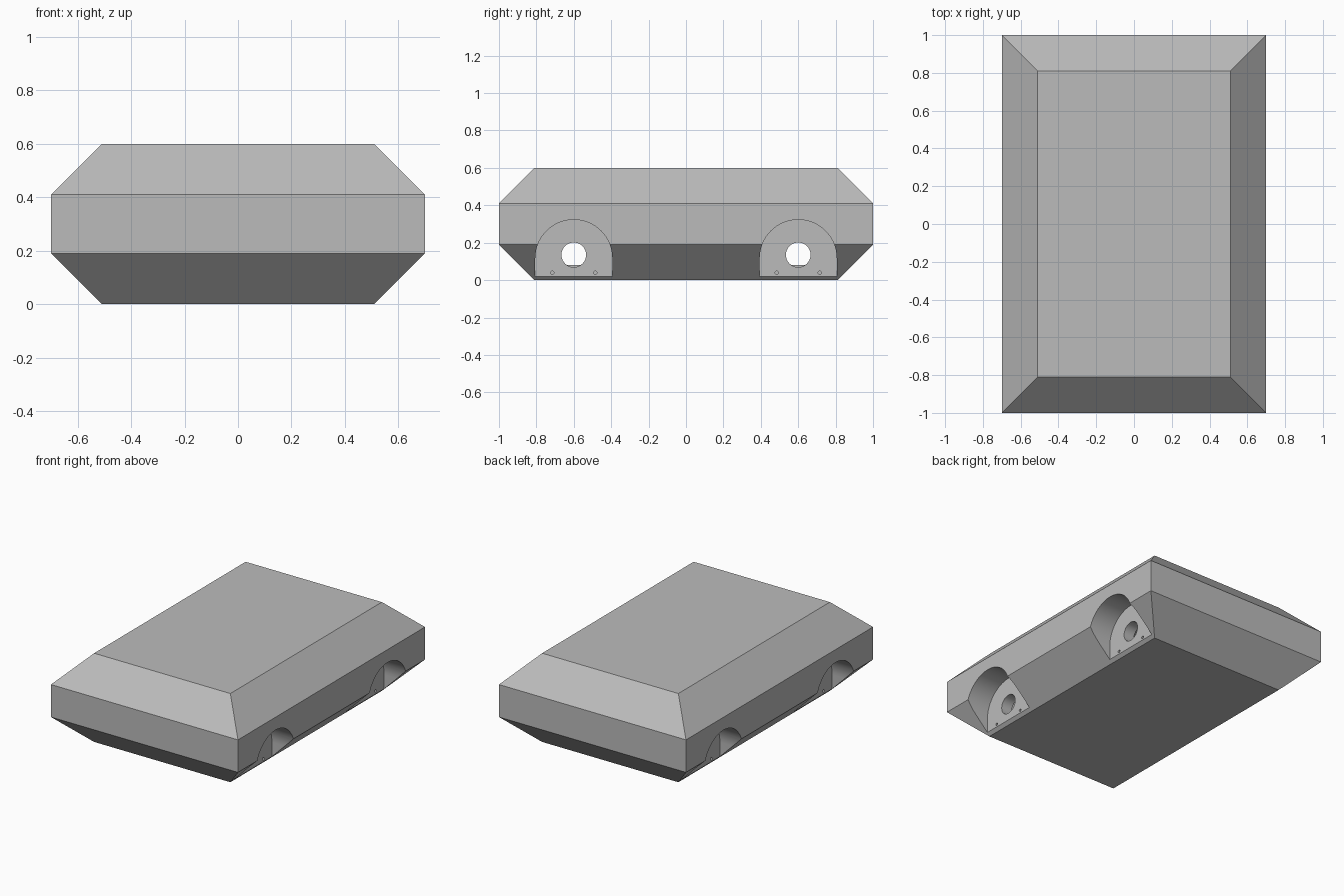
import bpy, bmesh, math

if "Cube" in bpy.data.objects:
    bpy.data.objects.remove(bpy.data.objects["Cube"], do_unlink=True)

HALF_W, HALF_L, HEIGHT, CHAMFER = 0.70, 1.0, 0.60, 0.19
WALL_X = 0.53      # plane of each wheel well's inner wall
AXLE_Y, AXLE_Z = 0.60, 0.135

# Single body colour
grey = bpy.data.materials.new("plain_grey")
grey.use_nodes = True
colour = (0.5, 0.5, 0.5, 1)
grey.diffuse_color = colour
grey.node_tree.nodes["Principled BSDF"].inputs["Base Color"].default_value = colour


def loft(name, rings):
    """Join equal-sized point rings into a closed solid."""
    bm = bmesh.new()
    loops = [[bm.verts.new(p) for p in ring] for ring in rings]
    for a, b in zip(loops, loops[1:]):
        for i in range(len(a)):
            j = (i + 1) % len(a)
            bm.faces.new((a[i], a[j], b[j], b[i]))
    bm.faces.new(loops[0][::-1])
    bm.faces.new(loops[-1])
    bmesh.ops.recalc_face_normals(bm, faces=bm.faces[:])
    mesh = bpy.data.meshes.new(name)
    bm.to_mesh(mesh)
    bm.free()
    mesh.materials.append(grey)
    obj = bpy.data.objects.new(name, mesh)
    bpy.context.collection.objects.link(obj)
    return obj


def rectangle(x, y, z):
    return [(-x, -y, z), (x, -y, z), (x, y, z), (-x, y, z)]


def prism_x(name, profile, x0, x1):
    return loft(name, [[(x, y, z) for y, z in profile] for x in (x0, x1)])


def circle(y, z, radius, steps):
    return [(y + radius * math.cos(2 * math.pi * i / steps),
             z + radius * math.sin(2 * math.pi * i / steps)) for i in range(steps)]


def arch(y, z, radius, steps=32):
    """Semicircle with straight legs running below the body."""
    curve = [(y + radius * math.cos(math.pi * i / steps),
              z + radius * math.sin(math.pi * i / steps)) for i in range(steps + 1)]
    return [(y + radius, -0.1)] + curve + [(y - radius, -0.1)]


def cut(target, cutter):
    cutter.hide_render = True
    mod = target.modifiers.new("cut", 'BOOLEAN')
    mod.operation = 'DIFFERENCE'
    mod.solver = 'EXACT'
    mod.object = cutter
    bpy.context.view_layer.objects.active = target
    bpy.ops.object.modifier_apply(modifier=mod.name)
    bpy.data.objects.remove(cutter, do_unlink=True)


# Chamfered body
body = loft("body", [
    rectangle(HALF_W - CHAMFER, HALF_L - CHAMFER, 0),
    rectangle(HALF_W, HALF_L, CHAMFER),
    rectangle(HALF_W, HALF_L, HEIGHT - CHAMFER),
    rectangle(HALF_W - CHAMFER, HALF_L - CHAMFER, HEIGHT),
])

# Hollow interior
cut(body, loft("cavity", [rectangle(0.45, 0.84, z) for z in (0.08, 0.52)]))

# Wheel wells, axle holes and small screw holes on both sides
for side in (-1, 1):
    for y in (-AXLE_Y, AXLE_Y):
        cut(body, prism_x("wheel_well", arch(y, 0.117, 0.206), side * WALL_X, side * 0.9))
        cut(body, prism_x("axle_hole", circle(y, AXLE_Z, 0.066, 32), side * 0.40, side * 0.6))
        for dy in (-0.115, 0.115):
            cut(body, prism_x("screw_hole", circle(y + dy, 0.04, 0.009, 12),
                              side * 0.47, side * 0.6))

# Smooth the curved walls, keep the flat edges crisp
bpy.ops.object.select_all(action='DESELECT')
body.select_set(True)
bpy.context.view_layer.objects.active = body
bpy.ops.object.shade_smooth_by_angle(angle=math.radians(32))
